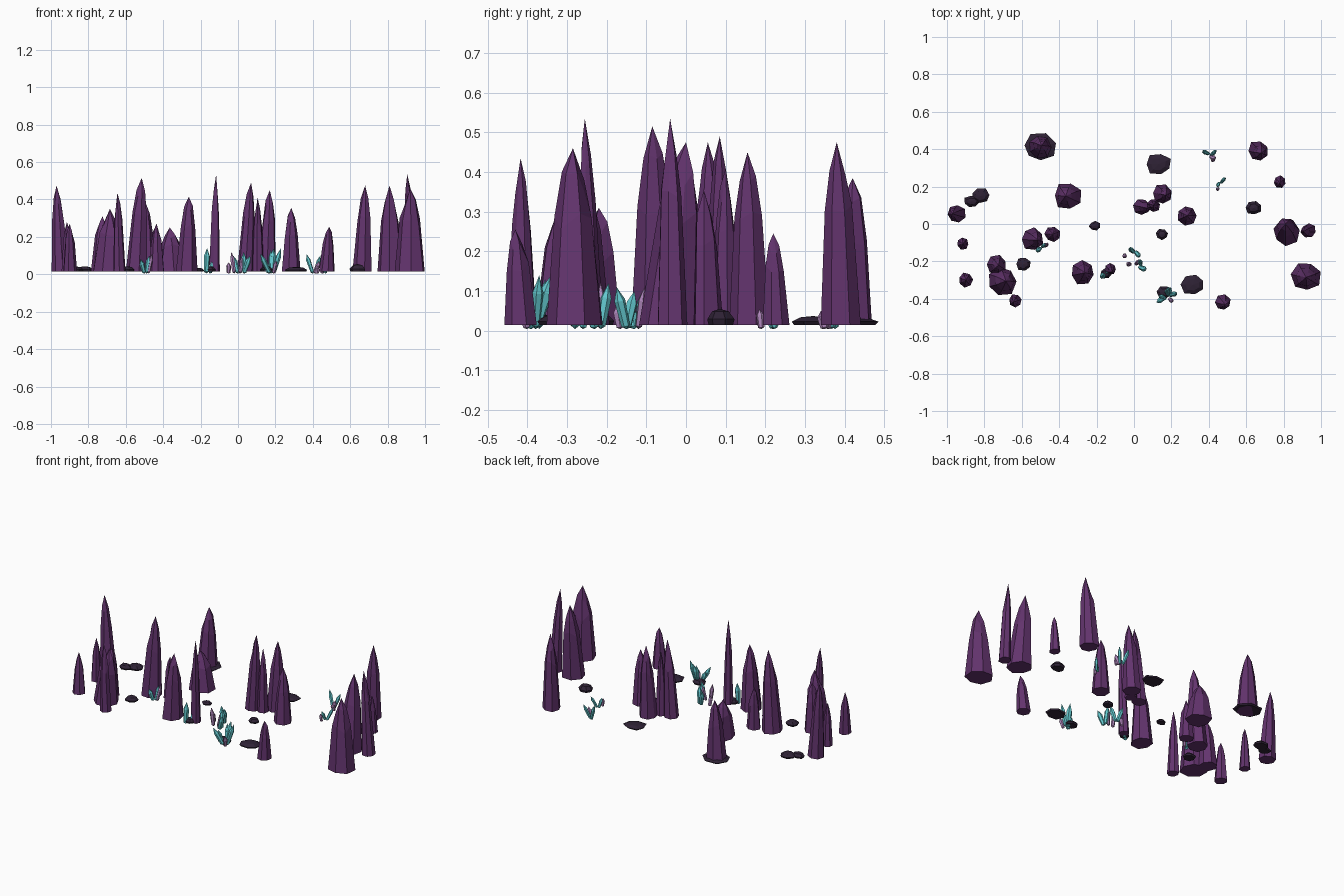
import bpy, bmesh, math, random
from mathutils import Vector

random.seed(4)


def material(name, rgb):
    m = bpy.data.materials.new(name)
    m.diffuse_color = (*rgb, 1)
    return m


PURPLE = material("purple_stone", (0.125, 0.034, 0.155))
DARK = material("dark_stone", (0.028, 0.016, 0.036))
CYAN = material("cyan_crystal", (0.125, 0.58, 0.62))
LILAC = material("lilac_crystal", (0.43, 0.24, 0.50))
GROUND = 0.015


def loft(name, rings, mat, tip=None, tail=None):
    """Skin closed rings of points, closing each end with a point or a cap."""
    bm = bmesh.new()
    rows = [[bm.verts.new(p) for p in ring] for ring in rings]
    n = len(rows[0])
    for a, b in zip(rows, rows[1:]):
        for i in range(n):
            j = (i + 1) % n
            bm.faces.new((a[i], a[j], b[j], b[i]))
    for row, point in ((rows[0], tail), (rows[-1], tip)):
        if point is None:
            bm.faces.new(row)
        else:
            v = bm.verts.new(point)
            for i in range(n):
                bm.faces.new((row[i], row[(i + 1) % n], v))
    bmesh.ops.recalc_face_normals(bm, faces=bm.faces)
    me = bpy.data.meshes.new(name)
    bm.to_mesh(me)
    bm.free()
    me.materials.append(mat)
    ob = bpy.data.objects.new(name, me)
    bpy.context.collection.objects.link(ob)


def spire(x, y, r, h, dx=0.0, dy=0.0):
    """Faceted stone spike whose tip leans by dx, dy."""
    n = 7
    turn = random.uniform(0, 6)
    wob = [random.uniform(0.9, 1.08) for _ in range(n)]
    rings = []
    for t, k in ((0, 1), (0.6, 0.68), (0.82, 0.4)):
        ring = []
        for i in range(n):
            a = turn + math.tau * i / n
            s = r * k * wob[i]
            drop = random.uniform(-0.06, 0.06) * h if t else 0
            ring.append((x + dx * t + s * math.cos(a), y + dy * t + s * math.sin(a),
                         GROUND + t * (h - GROUND) + drop))
        rings.append(ring)
    loft("stone_spire", rings, PURPLE, tip=(x + dx, y + dy, h))


def rock(x, y, r, h=0.028):
    """Low dark boulder."""
    n = 7
    turn = random.uniform(0, 6)
    wob = [random.uniform(0.88, 1.1) for _ in range(n)]
    rings = []
    for z, k in ((0, 0.9), (0.35, 1.0), (0.85, 0.6)):
        rings.append([(x + r * k * wob[i] * math.cos(turn + math.tau * i / n),
                       y + 0.85 * r * k * wob[i] * math.sin(turn + math.tau * i / n),
                       GROUND + z * h) for i in range(n)])
    loft("dark_rock", rings, DARK, tip=(x, y, GROUND + h))


def crystal(x, y, dx, dy, h, r, mat):
    """Six-sided crystal, pointed at the top, leaning by dx, dy."""
    low, high = Vector((x, y, 0.004)), Vector((x + dx, y + dy, h))
    axis = high - low
    rot = axis.to_track_quat('Z', 'Y')
    rings = []
    for t, k in ((0.08, 0.8), (0.68, 1.0)):
        rings.append([low + axis * t + rot @ Vector((r * k * math.cos(math.tau * i / 6),
                      r * k * math.sin(math.tau * i / 6), 0)) for i in range(6)])
    loft("crystal", rings, mat, tip=high, tail=low)


# Stone spires: x, y, radius, height, lean
for s in (
    (-0.95, 0.055, 0.05, 0.475, -0.02, 0), (-0.915, -0.105, 0.032, 0.28),
    (-0.90, -0.30, 0.04, 0.27), (-0.735, -0.22, 0.055, 0.31, 0.01, 0),
    (-0.705, -0.305, 0.08, 0.35, 0.02, 0), (-0.635, -0.41, 0.035, 0.435, -0.01, -0.007),
    (-0.545, -0.08, 0.06, 0.515, 0.03, -0.005), (-0.435, -0.055, 0.042, 0.27),
    (-0.355, 0.15, 0.075, 0.25, -0.01, 0), (-0.275, -0.26, 0.065, 0.415, 0.012, 0),
    (-0.125, -0.24, 0.03, 0.535, 0.008, -0.015), (0.04, 0.09, 0.045, 0.49, 0.03, -0.005),
    (0.105, 0.10, 0.037, 0.41), (0.15, 0.16, 0.052, 0.45, 0.02, -0.005),
    (0.285, 0.045, 0.052, 0.355), (0.475, -0.42, 0.042, 0.255, 0.012, -0.01),
    (0.665, 0.39, 0.057, 0.475, 0.015, -0.01), (0.78, 0.225, 0.034, 0.245, 0, -0.005),
    (0.815, -0.045, 0.07, 0.475, -0.005, 0.045), (0.935, -0.035, 0.038, 0.535, -0.03, -0.005),
    (0.92, -0.28, 0.078, 0.46, 0, -0.005), (-0.505, 0.41, 0.062, 0.385, 0.01, 0.01),
):
    spire(*s)

# Low dark rocks: x, y, radius
for s in (
    (-0.82, 0.15, 0.05), (-0.87, 0.12, 0.04), (-0.59, -0.215, 0.042), (-0.21, -0.01, 0.03, 0.02),
    (0.13, 0.32, 0.07, 0.022), (0.15, -0.055, 0.034), (0.64, 0.085, 0.042, 0.04),
    (0.315, -0.325, 0.066, 0.025), (0.165, -0.365, 0.042), (-0.15, -0.265, 0.032),
    (-0.505, 0.41, 0.088, 0.022),
):
    rock(*s)

# Crystal clusters: x, y, lean, height, radius
for s in (
    (0.17, -0.39, -0.05, -0.03, 0.11, 0.014, CYAN), (0.18, -0.38, 0.01, 0.04, 0.14, 0.017, CYAN),
    (0.19, -0.38, 0.04, 0.01, 0.14, 0.014, CYAN), (0.165, -0.39, -0.03, 0.0, 0.09, 0.014, CYAN),
    (0.19, -0.40, 0.015, -0.015, 0.075, 0.012, LILAC), (0.175, -0.37, 0.0, 0.015, 0.13, 0.012, CYAN),
    (0.0, -0.15, -0.025, 0.02, 0.10, 0.014, CYAN), (0.01, -0.15, 0.02, -0.025, 0.11, 0.014, CYAN),
    (-0.05, -0.165, 0.0, -0.01, 0.065, 0.013, LILAC), (-0.02, -0.215, -0.015, 0.0, 0.12, 0.013, LILAC),
    (0.01, -0.215, 0.02, 0.02, 0.11, 0.012, LILAC), (0.03, -0.23, 0.035, -0.015, 0.10, 0.015, CYAN),
    (0.035, -0.215, -0.005, 0.02, 0.12, 0.014, CYAN),
    (-0.50, -0.13, -0.02, -0.015, 0.08, 0.013, CYAN), (-0.49, -0.12, 0.015, 0.01, 0.10, 0.012, CYAN),
    (-0.48, -0.12, 0.02, 0.015, 0.11, 0.011, LILAC),
    (-0.17, -0.28, 0.005, 0.005, 0.14, 0.017, CYAN), (-0.15, -0.26, 0.02, 0.01, 0.085, 0.012, CYAN),
    (0.40, 0.375, -0.035, 0.015, 0.11, 0.012, CYAN), (0.41, 0.365, 0.03, 0.03, 0.10, 0.011, CYAN),
    (0.41, 0.36, 0.025, -0.01, 0.07, 0.013, LILAC), (0.425, 0.35, -0.005, -0.01, 0.05, 0.013, LILAC),
    (0.465, 0.22, 0.025, 0.03, 0.08, 0.010, CYAN), (0.455, 0.22, -0.01, -0.02, 0.065, 0.010, CYAN),
    (0.45, 0.19, -0.004, -0.005, 0.055, 0.010, LILAC),
):
    crystal(*s)
